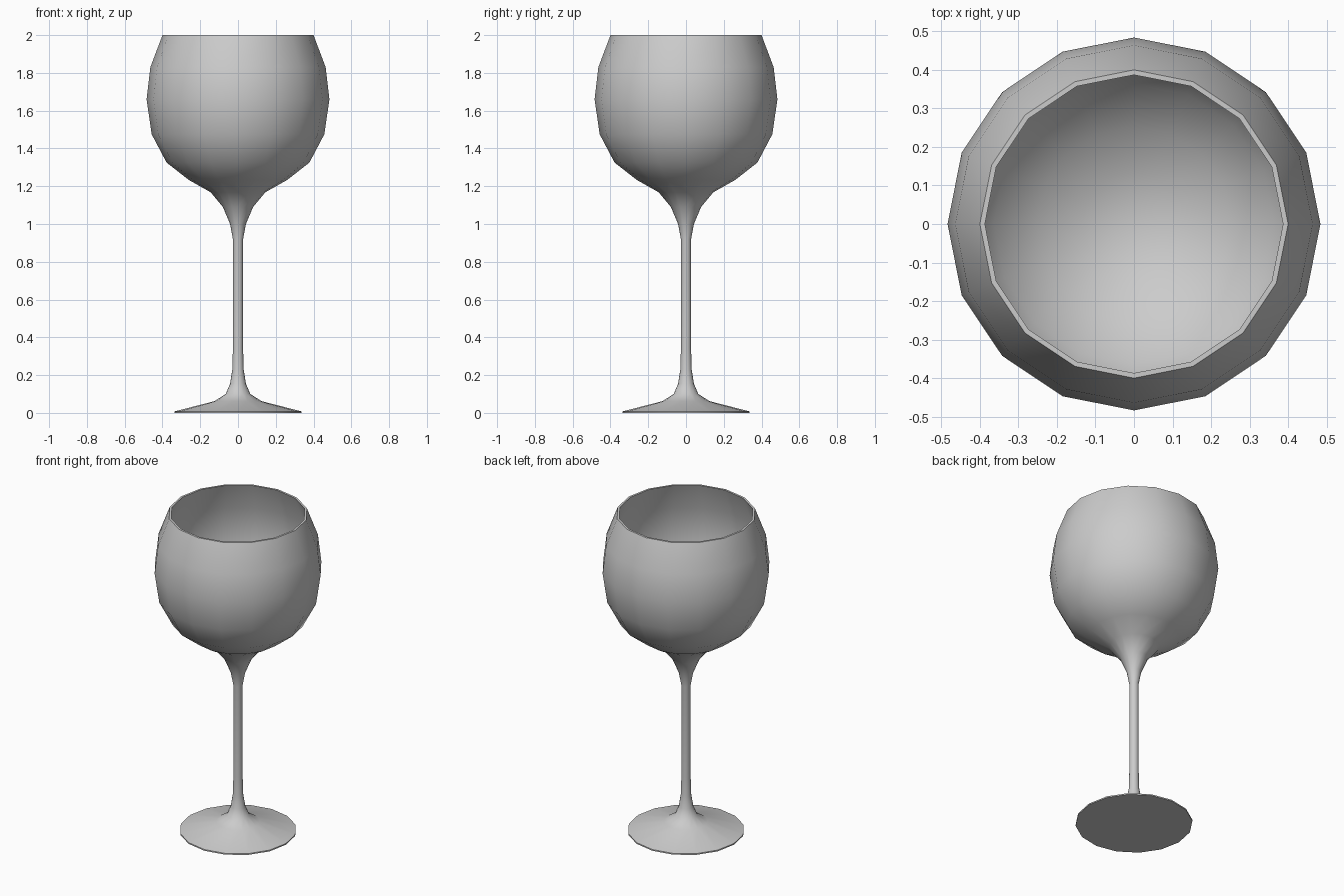
import bpy, bmesh, math

if "Cube" in bpy.data.objects:
    bpy.data.objects.remove(bpy.data.objects["Cube"])

SIDES = 16

# Half profile (radius, height): foot, stem, outer bowl, rim, inner bowl
foot = [(0, 0), (0.335, 0), (0.335, 0.008), (0.125, 0.062), (0.065, 0.10), (0.042, 0.155)]
stem = [(0.03, 0.23), (0.027, 0.34), (0.027, 0.92), (0.042, 1.0), (0.08, 1.09)]
outer_bowl = [(0.145, 1.168), (0.26, 1.233), (0.378, 1.325), (0.457, 1.475),
              (0.484, 1.66), (0.464, 1.83), (0.40, 2.0)]
inner_bowl = [(0.387, 2.0), (0.447, 1.83), (0.465, 1.66), (0.439, 1.48),
              (0.364, 1.339), (0.252, 1.25), (0.135, 1.187), (0, 1.165)]


def lathe(name, profile):
    """Spin a half profile around z into a closed smooth solid."""
    bm = bmesh.new()
    verts = [bm.verts.new((r, 0, z)) for r, z in profile]
    edges = [bm.edges.new(pair) for pair in zip(verts, verts[1:])]
    bmesh.ops.spin(bm, geom=verts + edges, cent=(0, 0, 0), axis=(0, 0, 1),
                   angle=math.tau, steps=SIDES)
    bmesh.ops.remove_doubles(bm, verts=bm.verts[:], dist=0.0005)
    bmesh.ops.recalc_face_normals(bm, faces=bm.faces[:])
    mesh = bpy.data.meshes.new(name)
    bm.to_mesh(mesh)
    bm.free()
    obj = bpy.data.objects.new(name, mesh)
    bpy.context.collection.objects.link(obj)
    bpy.context.view_layer.objects.active = obj
    obj.select_set(True)
    bpy.ops.object.shade_smooth_by_angle(angle=math.radians(50))
    return obj


# Whole glass is one continuous turned surface
lathe("wine_glass", foot + stem + outer_bowl + inner_bowl)
